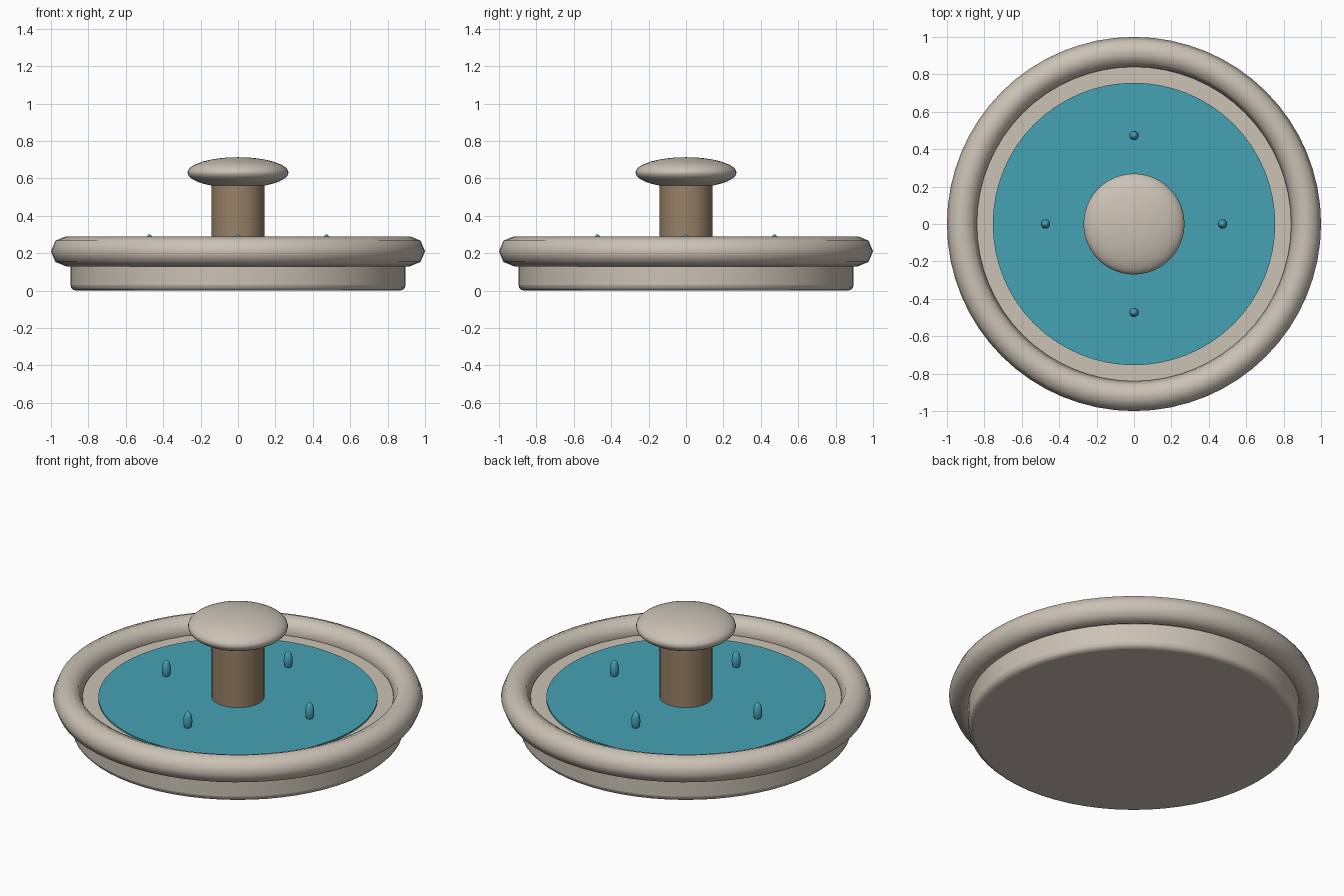
import bpy
from math import radians, cos, sin, pi

cube = bpy.data.objects.get("Cube")
if cube:
    bpy.data.objects.remove(cube, do_unlink=True)


def material(name, rgb):
    mat = bpy.data.materials.new(name)
    mat.use_nodes = True
    mat.diffuse_color = (*rgb, 1)
    mat.node_tree.nodes["Principled BSDF"].inputs["Base Color"].default_value = (*rgb, 1)
    return mat


stone = material("pale stone", (0.60, 0.54, 0.46))
brown = material("brown stone", (0.31, 0.22, 0.135))
water = material("teal water", (0.06, 0.36, 0.46))


def finish(name, mat, angle=40):
    obj = bpy.context.object
    obj.name = obj.data.name = name
    obj.data.materials.append(mat)
    bpy.ops.object.shade_smooth_by_angle(angle=radians(angle))
    return obj


def cylinder(name, mat, radius, bottom, top, bevel=0):
    bpy.ops.mesh.primitive_cylinder_add(vertices=64, radius=radius, depth=top - bottom,
                                        location=(0, 0, (bottom + top) / 2))
    obj = finish(name, mat)
    if bevel:
        mod = obj.modifiers.new("Rounded edges", 'BEVEL')
        mod.width, mod.segments = bevel, 3
        mod.limit_method = 'ANGLE'
    return obj


def ellipsoid(name, mat, location, radius, half_height, segments, rings):
    bpy.ops.mesh.primitive_uv_sphere_add(segments=segments, ring_count=rings,
                                         radius=1, location=location)
    bpy.context.object.scale = (radius, radius, half_height)
    bpy.ops.object.transform_apply(location=False, rotation=False, scale=True)
    return finish(name, mat, 60)


# Basin with rounded rim
cylinder("basin", stone, 0.896, 0, 0.2, bevel=0.03)
bpy.ops.mesh.primitive_torus_add(major_segments=64, minor_segments=8, major_radius=0.92,
                                 minor_radius=0.08, location=(0, 0, 0.21))
finish("basin_rim", stone, 60)

# Water surface
cylinder("water_surface", water, 0.755, 0.19, 0.209)

# Central column and domed cap
cylinder("column", brown, 0.142, 0.18, 0.6)
ellipsoid("column_cap", stone, (0, 0, 0.631), 0.27, 0.082, 48, 24)

# Four small water jets
for i, side in enumerate(("left", "back", "right", "front")):
    a = i * pi / 2
    ellipsoid(side + "_jet", water, (0.473 * cos(a), 0.473 * sin(a), 0.245),
              0.025, 0.055, 16, 10)
